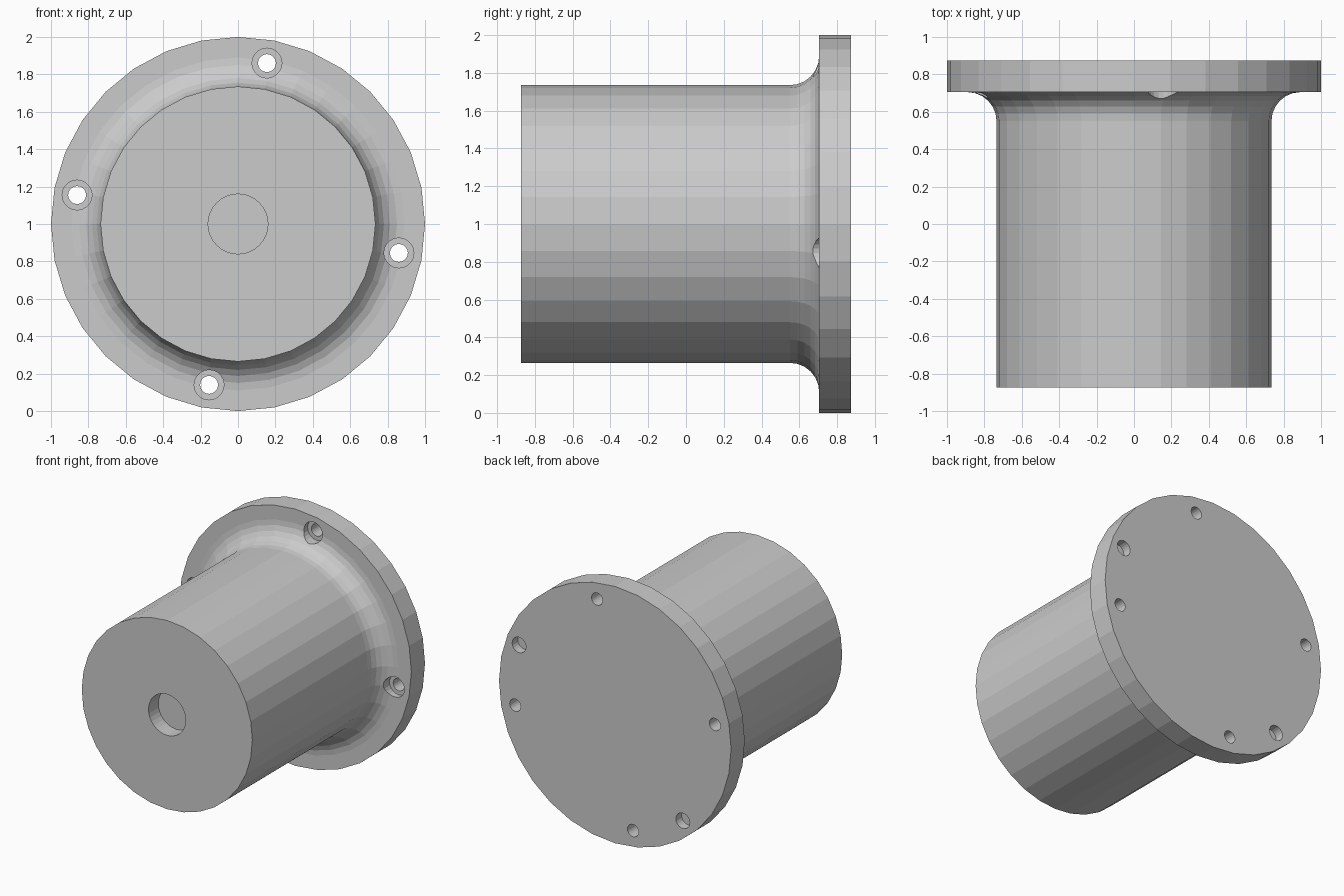
import bpy, bmesh
from math import sin, cos, pi, radians

if "Cube" in bpy.data.objects:
    bpy.data.objects.remove(bpy.data.objects["Cube"])

FRONT, BACK, FACE = -0.873, 0.873, 0.705   # y of body end, flange back, flange front
BODY_R, FILLET = 0.735, 0.155


def lathe(name, profile, sides, cx=0.0, cz=1.0):
    """Closed solid turned about a y-parallel axis from (radius, y) points."""
    bm = bmesh.new()
    rings = [[bm.verts.new((cx + r * cos(2 * pi * i / sides), y,
                            cz + r * sin(2 * pi * i / sides)))
              for i in range(sides)] for r, y in profile]
    for a, b in zip(rings, rings[1:]):
        for i in range(sides):
            j = (i + 1) % sides
            bm.faces.new((a[i], a[j], b[j], b[i]))
    bm.faces.new(rings[0])
    bm.faces.new(rings[-1])
    bmesh.ops.recalc_face_normals(bm, faces=bm.faces)
    mesh = bpy.data.meshes.new(name)
    bm.to_mesh(mesh)
    bm.free()
    ob = bpy.data.objects.new(name, mesh)
    bpy.context.collection.objects.link(ob)
    return ob


def cut(target, cutter):
    mod = target.modifiers.new(cutter.name, 'BOOLEAN')
    mod.operation, mod.solver, mod.object = 'DIFFERENCE', 'EXACT', cutter
    bpy.context.view_layer.objects.active = target
    bpy.ops.object.modifier_apply(modifier=mod.name)
    bpy.data.objects.remove(cutter)


# Round body blending into the flange through a concave fillet
fillet = [(BODY_R + FILLET * (1 - cos(a)), FACE - FILLET * (1 - sin(a)))
          for a in (pi / 2 * k / 6 for k in range(7))]
flanged = lathe("flanged_cylinder",
                [(BODY_R, FRONT)] + fillet + [(1.0, FACE), (1.0, BACK)], 32)

# Shallow bore in the body's front end
cut(flanged, lathe("bore_cutter", [(0.16, FRONT - 0.1), (0.16, FRONT + 0.12)], 32))

# Four counterbored bolt holes through the flange
for k in range(4):
    a = radians(79.8 + 90 * k)
    cut(flanged, lathe("bolt_cutter",
                       [(0.08, 0.4), (0.08, 0.75), (0.048, 0.75), (0.048, 1.0)],
                       20, 0.874 * cos(a), 1 + 0.874 * sin(a)))

# Two blind dowel holes in the back face
for deg in (21.3, 228.9):
    a = radians(deg)
    cut(flanged, lathe("dowel_cutter", [(0.06, BACK - 0.07), (0.06, 1.0)],
                       20, 0.888 * cos(a), 1 + 0.888 * sin(a)))
